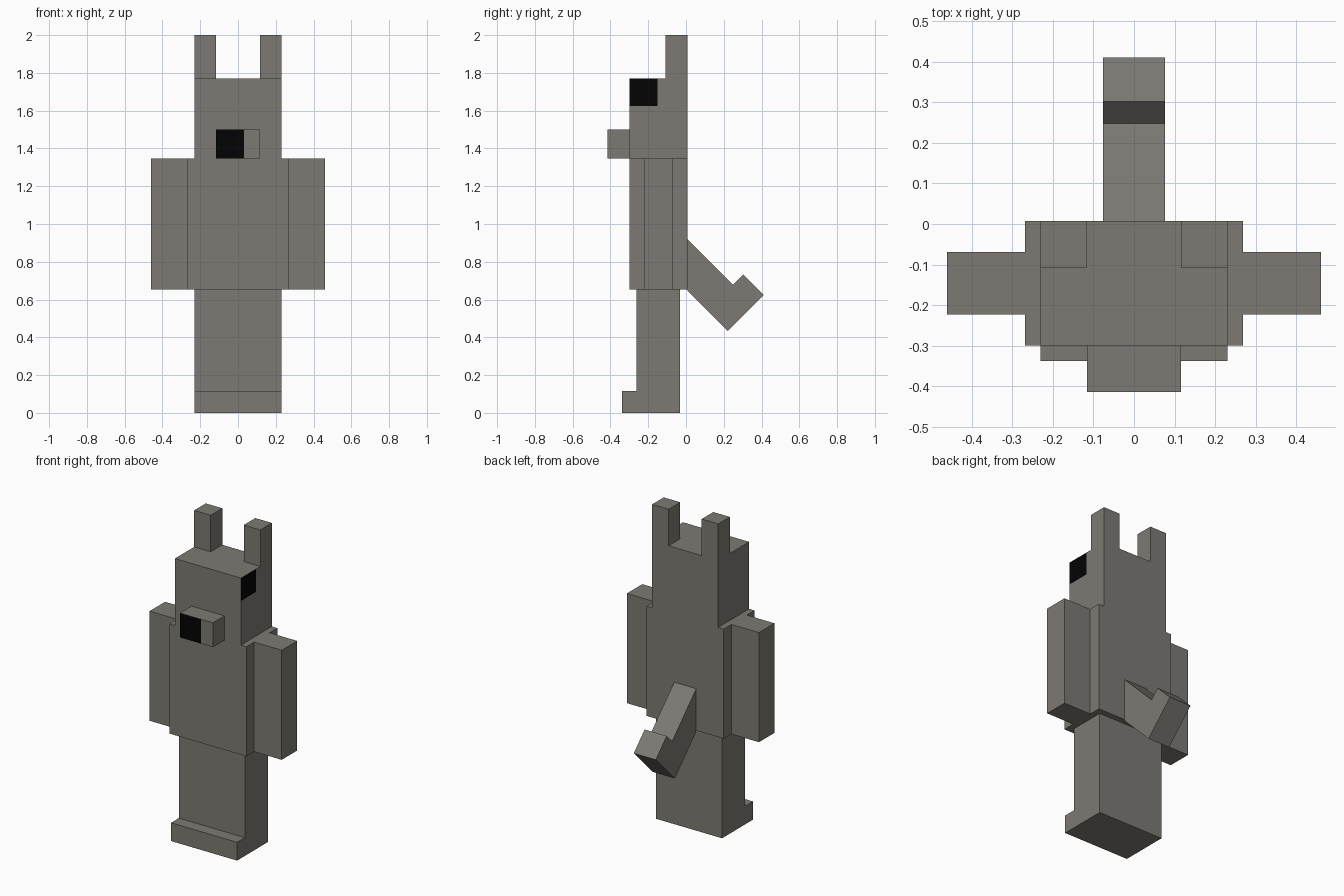
import bpy, bmesh
from mathutils import Vector

cube = bpy.data.objects.get("Cube")
if cube:
    bpy.data.objects.remove(cube, do_unlink=True)

U = 2 / 52          # one block unit
BACK = 0.008        # y of the flat back of body, head and ears


def material(name, rgb):
    mat = bpy.data.materials.new(name)
    mat.use_nodes = True
    mat.diffuse_color = (*rgb, 1)
    bsdf = mat.node_tree.nodes["Principled BSDF"]
    bsdf.inputs["Base Color"].default_value = (*rgb, 1)
    bsdf.inputs["Roughness"].default_value = 0.9
    return mat


FUR = material("warm_grey_fur", (0.205, 0.195, 0.173))
BLACK = material("black_paint", (0.001, 0.001, 0.001))


def finish(name, bm):
    bmesh.ops.recalc_face_normals(bm, faces=bm.faces)
    mesh = bpy.data.meshes.new(name)
    bm.to_mesh(mesh)
    bm.free()
    mesh.materials.append(FUR)
    mesh.materials.append(BLACK)
    obj = bpy.data.objects.new(name, mesh)
    bpy.context.collection.objects.link(obj)
    return obj


def box(name, x, y, z, cuts=(), painted=None):
    """Box from (min, max) spans; cuts split it, painted picks black faces."""
    bm = bmesh.new()
    bmesh.ops.create_cube(bm, size=1)
    spans = (x, y, z)
    for v in bm.verts:
        v.co = Vector([s[0] if c < 0 else s[1] for c, s in zip(v.co, spans)])
    for point, normal in cuts:
        bmesh.ops.bisect_plane(bm, geom=bm.verts[:] + bm.edges[:] + bm.faces[:],
                               plane_co=point, plane_no=normal)
    bm.normal_update()
    if painted:
        for f in bm.faces:
            f.material_index = int(painted(f.normal, f.calc_center_median()))
    return finish(name, bm)


def prism(name, outline, half_width):
    """Side outline in (y, z) extruded across x."""
    bm = bmesh.new()
    face = bm.faces.new([bm.verts.new((-half_width, y, z)) for y, z in outline])
    ext = bmesh.ops.extrude_face_region(bm, geom=[face])
    verts = [g for g in ext["geom"] if isinstance(g, bmesh.types.BMVert)]
    bmesh.ops.translate(bm, verts=verts, vec=(2 * half_width, 0, 0))
    return finish(name, bm)


HIP, NECK, CROWN = 17 * U, 35 * U, 46 * U
FRONT = BACK - 8 * U

# Legs with the foot ledge in front, as one side outline
leg_back, leg_front = BACK - U, BACK - 7 * U
toe = leg_front - 2 * U
prism("legs_and_feet", [(leg_back, 0), (leg_back, HIP), (leg_front, HIP),
                        (leg_front, 3 * U), (toe, 3 * U), (toe, 0)], 6 * U)

# Torso and arms
box("torso", (-7 * U, 7 * U), (FRONT, BACK), (HIP, NECK))
for side, sign in (("left", 1), ("right", -1)):
    box(side + "_arm", sorted((sign * 7 * U, sign * 12 * U)),
        (BACK - 6 * U, BACK - 2 * U), (HIP, NECK))
    box(side + "_ear", sorted((sign * 3 * U, sign * 6 * U)),
        (BACK - 3 * U, BACK), (CROWN, 52 * U))

# Head with one eye on its left side
eye_y, eye_z = FRONT + 3.9 * U, CROWN - 3.75 * U
box("head", (-6 * U, 6 * U), (FRONT, BACK), (NECK, CROWN),
    cuts=[((0, eye_y, 0), (0, 1, 0)), ((0, 0, eye_z), (0, 0, 1))],
    painted=lambda n, c: n.x > 0.9 and c.y < eye_y and c.z > eye_z)

# Muzzle with the dark nose patch on its front
nose_x = 0.8 * U
box("muzzle", (-3 * U, 3 * U), (FRONT - 3 * U, FRONT), (NECK, NECK + 4 * U),
    cuts=[((nose_x, 0, 0), (1, 0, 0))],
    painted=lambda n, c: n.y < -0.9 and c.x < nose_x)

# Tail slanting down and back, with a thicker tip
d = U / 2 ** 0.5                      # one unit along a 45 degree slope
low = Vector((0.221, 0.433))          # lowest corner of the tip
out, up = Vector((d, d)), Vector((-d, d))
root = Vector((BACK, low.y + low.x - BACK))
prism("tail", [root, low, low + 7 * out, low + 7 * out + 4 * up,
               low + 5 * out + 4 * up,
               Vector((BACK, root.y + 10 * d))], 2 * U)
